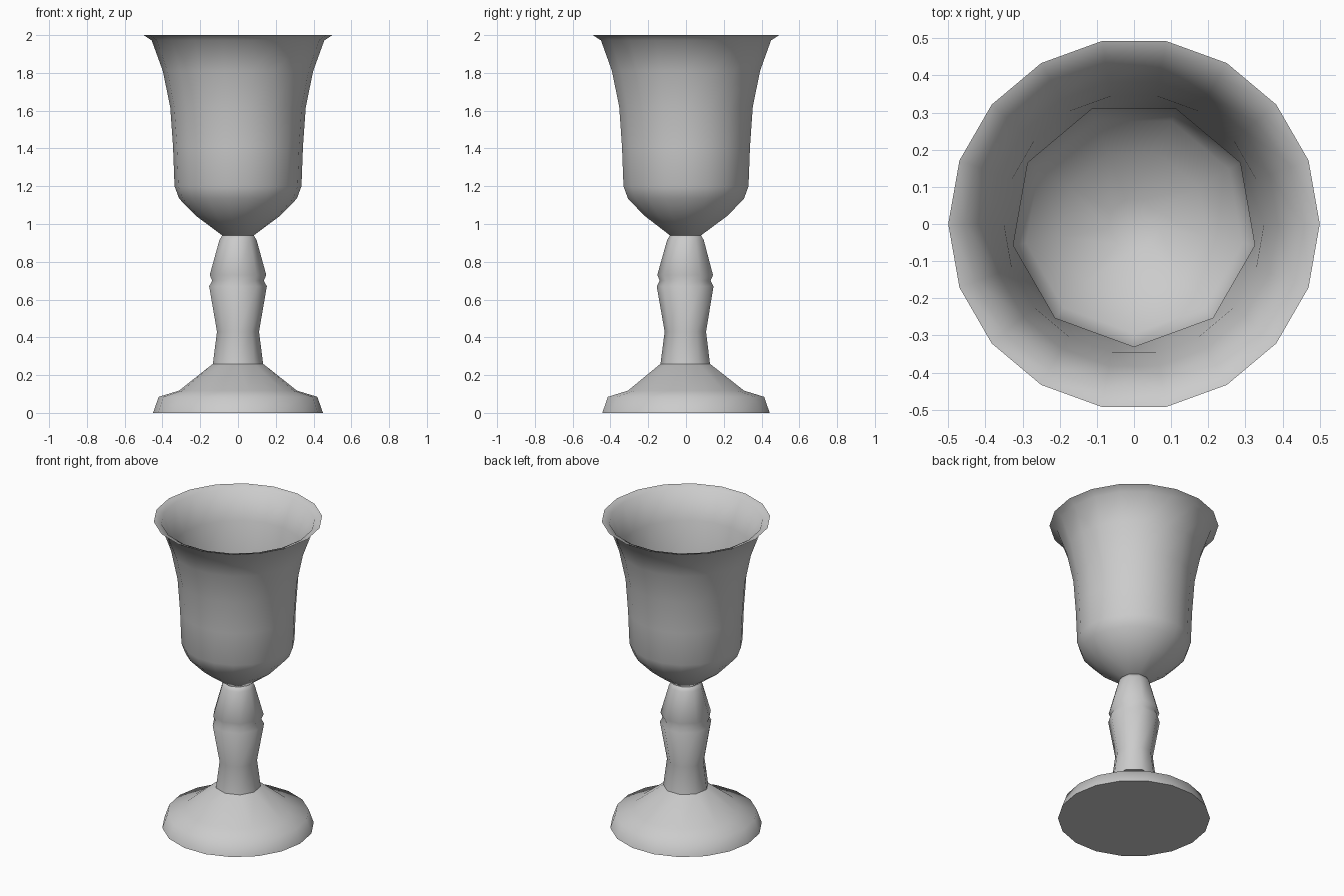
import bpy
import bmesh
from math import cos, sin, radians

cube = bpy.data.objects.get("Cube")
if cube:
    bpy.data.objects.remove(cube)

grey = bpy.data.materials.new("plain grey")
grey.use_nodes = True
colour = (0.6, 0.6, 0.6, 1)
grey.diffuse_color = colour
grey.node_tree.nodes["Principled BSDF"].inputs["Base Color"].default_value = colour

FINE, COARSE = 18, 9


def make_ring(bm, sides, radius, z):
    """Coarse corners sit over the middle of every other fine edge."""
    start = 0 if sides == FINE else 30
    angles = [radians(start + 360 * i / sides) for i in range(sides)]
    return [bm.verts.new((radius * cos(a), radius * sin(a), z)) for a in angles]


def bridge(bm, a, b):
    """Join two rings, halving the side count where they differ."""
    if len(a) == len(b):
        n = len(a)
        for i in range(n):
            j = (i + 1) % n
            bm.faces.new((a[i], a[j], b[j], b[i]))
        return
    fine, coarse = (a, b) if len(a) > len(b) else (b, a)
    for k in range(COARSE):
        p, q, r = (fine[(2 * k + s) % FINE] for s in (1, 2, 3))
        bm.faces.new((p, q, coarse[k]))
        bm.faces.new((q, r, coarse[(k + 1) % COARSE], coarse[k]))


def turned(name, profile):
    """Closed turned part from (sides, radius, height) rings."""
    bm = bmesh.new()
    rings = [make_ring(bm, *p) for p in profile]
    for a, b in zip(rings, rings[1:]):
        bridge(bm, a, b)
    bm.faces.new(rings[0])
    bm.faces.new(rings[-1])
    bmesh.ops.recalc_face_normals(bm, faces=bm.faces)
    mesh = bpy.data.meshes.new(name)
    bm.to_mesh(mesh)
    bm.free()
    mesh.materials.append(grey)
    obj = bpy.data.objects.new(name, mesh)
    bpy.context.collection.objects.link(obj)
    bpy.ops.object.select_all(action="DESELECT")
    obj.select_set(True)
    bpy.context.view_layer.objects.active = obj
    bpy.ops.object.shade_smooth_by_angle(angle=radians(65))
    return obj


# Foot: flat underside, low rim, ledge and cone up to the stem
turned("foot", [
    (FINE, 0.45, 0), (FINE, 0.42, 0.085), (FINE, 0.312, 0.118),
    (COARSE, 0.135, 0.26),
])

# Stem: waisted column with a notched knop
turned("stem", [
    (COARSE, 0.135, 0.26), (COARSE, 0.113, 0.43), (COARSE, 0.155, 0.67),
    (COARSE, 0.139, 0.7), (COARSE, 0.152, 0.73), (COARSE, 0.1, 0.915),
    (COARSE, 0.08, 0.948),
])

# Bowl: outside from the stem up to the flared rim, then down the inside
outside = [
    (COARSE, 0.085, 0.94), (FINE, 0.225, 1.045), (FINE, 0.312, 1.135),
    (FINE, 0.336, 1.2), (FINE, 0.344, 1.41), (FINE, 0.359, 1.62),
    (FINE, 0.398, 1.81), (FINE, 0.457, 1.972), (FINE, 0.5, 2),
]
inside = [
    (FINE, 0.455, 1.985), (FINE, 0.388, 1.81), (FINE, 0.35, 1.62),
    (COARSE, 0.33, 1.41), (COARSE, 0.33, 1.2), (COARSE, 0.295, 1.135),
    (COARSE, 0.2, 1.06), (COARSE, 0.07, 0.985),
]
turned("bowl", outside + inside)
